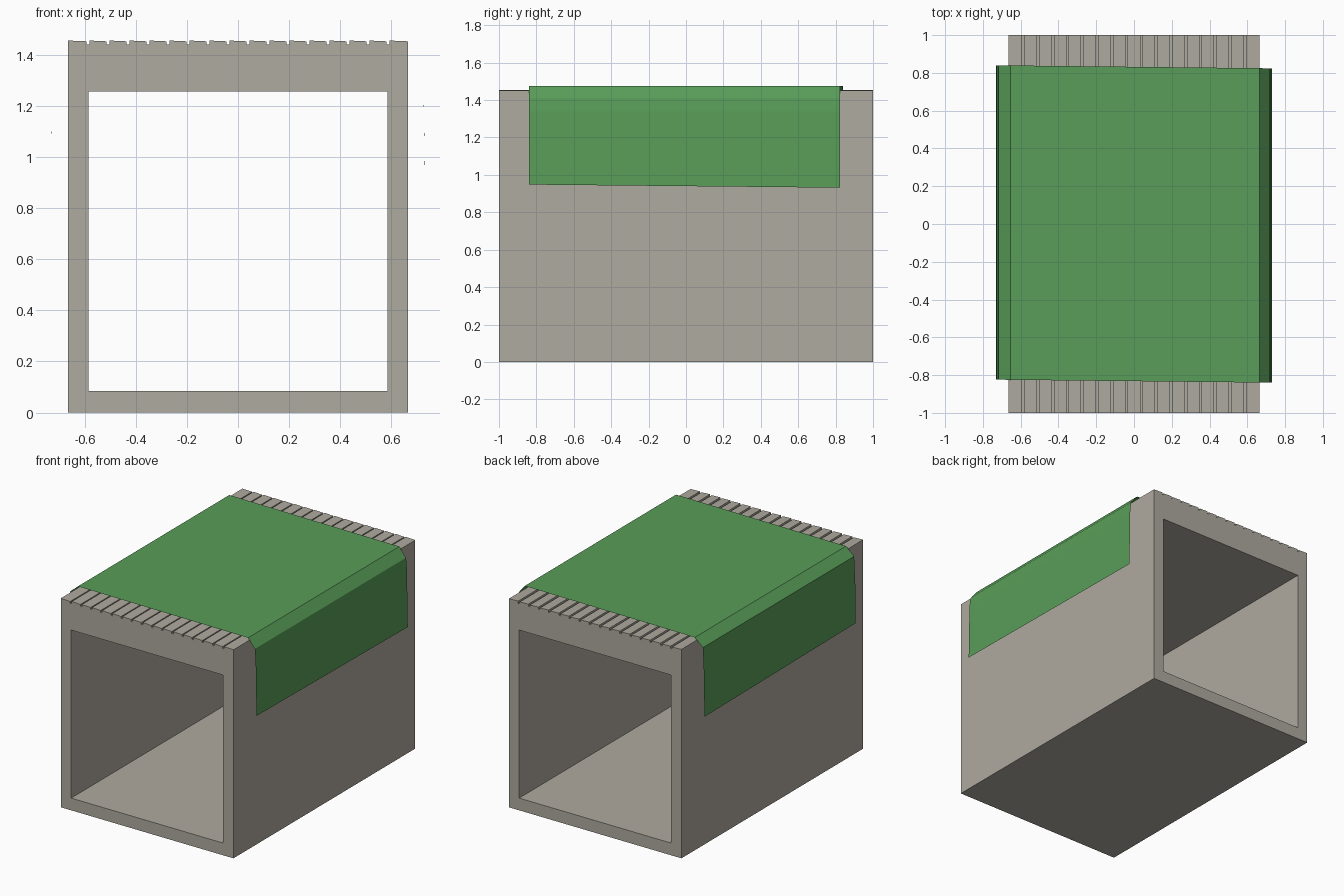
import bpy, bmesh, math
from mathutils import Matrix

if "Cube" in bpy.data.objects:
    bpy.data.objects.remove(bpy.data.objects["Cube"])


def material(name, rgb):
    m = bpy.data.materials.new(name)
    m.diffuse_color = (*rgb, 1)
    m.use_nodes = True
    m.node_tree.nodes["Principled BSDF"].inputs["Base Color"].default_value = m.diffuse_color
    return m


stone = material("weathered grey", (0.43, 0.405, 0.35))
green = material("canvas green", (0.10, 0.34, 0.10))


def add_object(name, mesh, mat):
    ob = bpy.data.objects.new(name, mesh)
    bpy.context.collection.objects.link(ob)
    mesh.materials.clear()
    mesh.materials.append(mat)
    return ob


# Hollow box: outer profile with a slatted top, and a rectangular opening
W, TOP, N = 0.665, 1.455, 17
GAP, DEPTH = 0.012, 0.016
outer = [(-W, 0), (W, 0), (W, TOP - 0.003)]
pitch = 2 * W / N
for i in range(1, N):
    x = W - i * pitch
    outer += [(x + GAP / 2, TOP), (x + GAP / 2, TOP - DEPTH),
              (x - GAP / 2, TOP - DEPTH), (x - GAP / 2, TOP - 0.003)]
outer.append((-W, TOP))
opening = [(-0.585, 0.085), (-0.585, 1.255), (0.585, 1.255), (0.585, 0.085)]

curve = bpy.data.curves.new("box_profile", 'CURVE')
curve.dimensions = '2D'
curve.fill_mode = 'BOTH'
curve.extrude = 1.0
for pts in (outer, opening):
    s = curve.splines.new('POLY')
    s.points.add(len(pts) - 1)
    for p, (x, z) in zip(s.points, pts):
        p.co = (x, z, 0, 1)
    s.use_cyclic_u = True
tmp = bpy.data.objects.new("profile_helper", curve)
bpy.context.collection.objects.link(tmp)
dg = bpy.context.evaluated_depsgraph_get()
box_mesh = bpy.data.meshes.new_from_object(tmp.evaluated_get(dg))
bpy.data.objects.remove(tmp)
box_mesh.transform(Matrix.Rotation(math.pi / 2, 4, 'X'))
bm = bmesh.new()
bm.from_mesh(box_mesh)
bmesh.ops.remove_doubles(bm, verts=bm.verts, dist=1e-5)
bmesh.ops.recalc_face_normals(bm, faces=bm.faces)
for f in bm.faces:
    f.smooth = False
bm.to_mesh(box_mesh)
bm.free()
add_object("hollow_box", box_mesh, stone)

# Draped sheet: thin cover folded over both top edges, slightly skewed
fold = [(-0.73, 0.95), (-0.727, 1.225), (-0.718, 1.42), (-0.655, 1.474),
        (0.665, 1.474), (0.717, 1.41), (0.724, 1.34), (0.731, 0.94)]
bm = bmesh.new()
rows = []
for x, z in fold:
    skew = -0.008 * x / 0.73
    drop = 0.01 if z < 1 else 0
    rows.append([bm.verts.new((x, y + skew, z - drop * y))
                 for y in (-0.832, 0.832)])
for a, b in zip(rows, rows[1:]):
    bm.faces.new((a[0], b[0], b[1], a[1]))
bm.normal_update()
sheet = bpy.data.meshes.new("draped_sheet")
bm.to_mesh(sheet)
bm.free()
add_object("draped_sheet", sheet, green)
